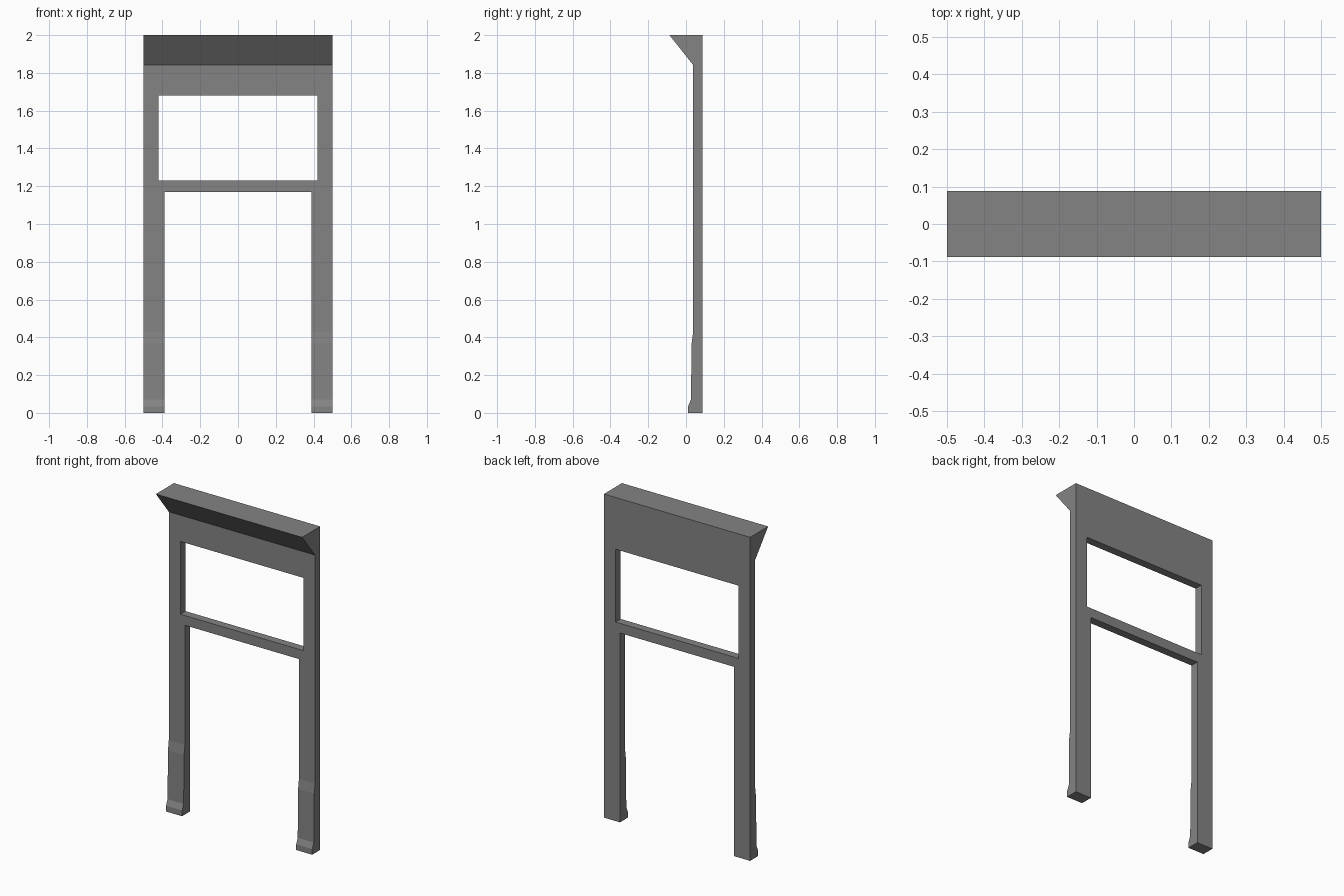
import bpy
import bmesh

cube = bpy.data.objects.get("Cube")
if cube:
    bpy.data.objects.remove(cube, do_unlink=True)

grey = bpy.data.materials.new("plain grey")
grey.use_nodes = True
colour = (0.23, 0.23, 0.23, 1)
grey.diffuse_color = colour
grey.node_tree.nodes["Principled BSDF"].inputs["Base Color"].default_value = colour


def extrude_profile(name, profile, half_width):
    """Extrude a (y, z) outline along x, symmetrically about the centre."""
    bm = bmesh.new()
    face = bm.faces.new([bm.verts.new((-half_width, y, z)) for y, z in profile])
    moved = bmesh.ops.extrude_face_region(bm, geom=[face])["geom"]
    verts = [v for v in moved if isinstance(v, bmesh.types.BMVert)]
    bmesh.ops.translate(bm, verts=verts, vec=(2 * half_width, 0, 0))
    bmesh.ops.recalc_face_normals(bm, faces=bm.faces)
    mesh = bpy.data.meshes.new(name)
    bm.to_mesh(mesh)
    bm.free()
    mesh.materials.append(grey)
    obj = bpy.data.objects.new(name, mesh)
    bpy.context.collection.objects.link(obj)
    return obj


def cut_opening(target, name, half_width, bottom, top):
    """Cut a rectangular hole right through the target from front to back."""
    outline = [(-0.5, bottom), (0.5, bottom), (0.5, top), (-0.5, top)]
    cutter = extrude_profile(name, outline, half_width)
    cutter.hide_render = True
    mod = target.modifiers.new(name, "BOOLEAN")
    mod.operation = "DIFFERENCE"
    mod.solver = "EXACT"
    mod.object = cutter
    bpy.context.view_layer.objects.active = target
    bpy.ops.object.modifier_apply(modifier=name)
    bpy.data.objects.remove(cutter, do_unlink=True)


# Side outline: flared foot, slim post and overhanging cornice
back = 0.088
side_outline = [
    (back, 0), (0.011, 0), (0.011, 0.035), (0.026, 0.07),
    (0.03, 0.37), (0.038, 0.43), (0.038, 1.842), (-back, 2), (back, 2),
]
frame = extrude_profile("surround_frame", side_outline, 0.5)

# Openings between the legs and above the crossbar
cut_opening(frame, "lower_opening", 0.39, -0.2, 1.17)
cut_opening(frame, "upper_window", 0.42, 1.23, 1.68)
